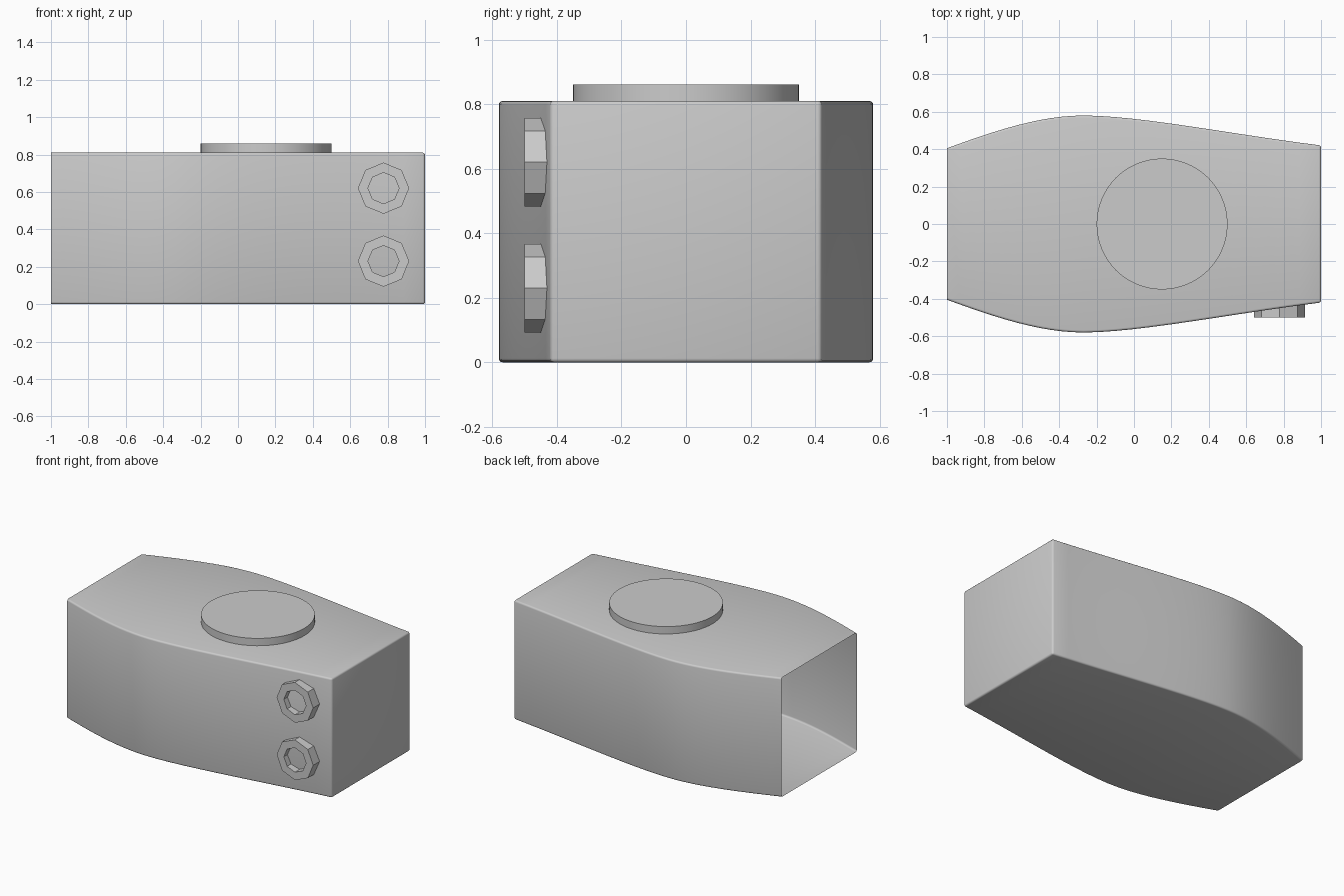
import bpy, bmesh, math
from mathutils import Vector
from mathutils.geometry import interpolate_bezier

if "Cube" in bpy.data.objects:
    bpy.data.objects.remove(bpy.data.objects["Cube"])


def finish(bm, name, angle=None):
    bmesh.ops.recalc_face_normals(bm, faces=bm.faces)
    mesh = bpy.data.meshes.new(name)
    bm.to_mesh(mesh)
    bm.free()
    ob = bpy.data.objects.new(name, mesh)
    bpy.context.collection.objects.link(ob)
    if angle:
        bpy.ops.object.select_all(action='DESELECT')
        bpy.context.view_layer.objects.active = ob
        ob.select_set(True)
        bpy.ops.object.shade_smooth_by_angle(angle=math.radians(angle))
    return ob


# Body: bulging box sleeve, closed at +x and open at -x
HEIGHT = 0.81
V = Vector
rear = interpolate_bezier(V((-1, .405)), V((-.74, .50)), V((-.5, .58)), V((-.27, .58)), 13)
nose = interpolate_bezier(V((-.27, .58)), V((.03, .58)), V((.55, .475)), V((1, .42)), 13)
outline = rear + nose[1:]

bm = bmesh.new()
rings = []
for p in outline:
    x, y = p[0], p[1]
    rings.append([bm.verts.new(c) for c in
                  ((x, -y, 0), (x, y, 0), (x, y, HEIGHT), (x, -y, HEIGHT))])
for a, b in zip(rings, rings[1:]):
    for i in range(4):
        j = (i + 1) % 4
        bm.faces.new((a[i], a[j], b[j], b[i]))
bm.faces.new(rings[-1])
bmesh.ops.recalc_face_normals(bm, faces=bm.faces)
corners = [e for e in bm.edges
           if len(e.link_faces) == 2 and e.calc_face_angle() > math.radians(45)]
bmesh.ops.bevel(bm, geom=corners, offset=0.012, segments=3, profile=0.5, affect='EDGES')
finish(bm, "body", 35)

# Round raised disc on the top
bm = bmesh.new()
bmesh.ops.create_cone(bm, cap_ends=True, segments=64, radius1=0.35, radius2=0.35, depth=0.06)
bmesh.ops.translate(bm, verts=bm.verts, vec=(0.15, 0, 0.83))
finish(bm, "top_disc", 35)


# Octagonal socket rings on the front side
def socket_ring(name, x, z, outer=0.137, inner=0.083, y0=-0.5, y1=-0.42):
    bm = bmesh.new()
    section = [(outer, y0), (outer, y1), (inner, y1), (inner, y0)]
    loops = []
    for k in range(8):
        a = k * math.pi / 4
        loops.append([bm.verts.new((x + r * math.cos(a), y, z + r * math.sin(a)))
                      for r, y in section])
    for k in range(8):
        a, b = loops[k], loops[(k + 1) % 8]
        for i in range(4):
            j = (i + 1) % 4
            bm.faces.new((a[i], a[j], b[j], b[i]))
    finish(bm, name)


socket_ring("upper_socket", 0.778, 0.62)
socket_ring("lower_socket", 0.778, 0.23)
